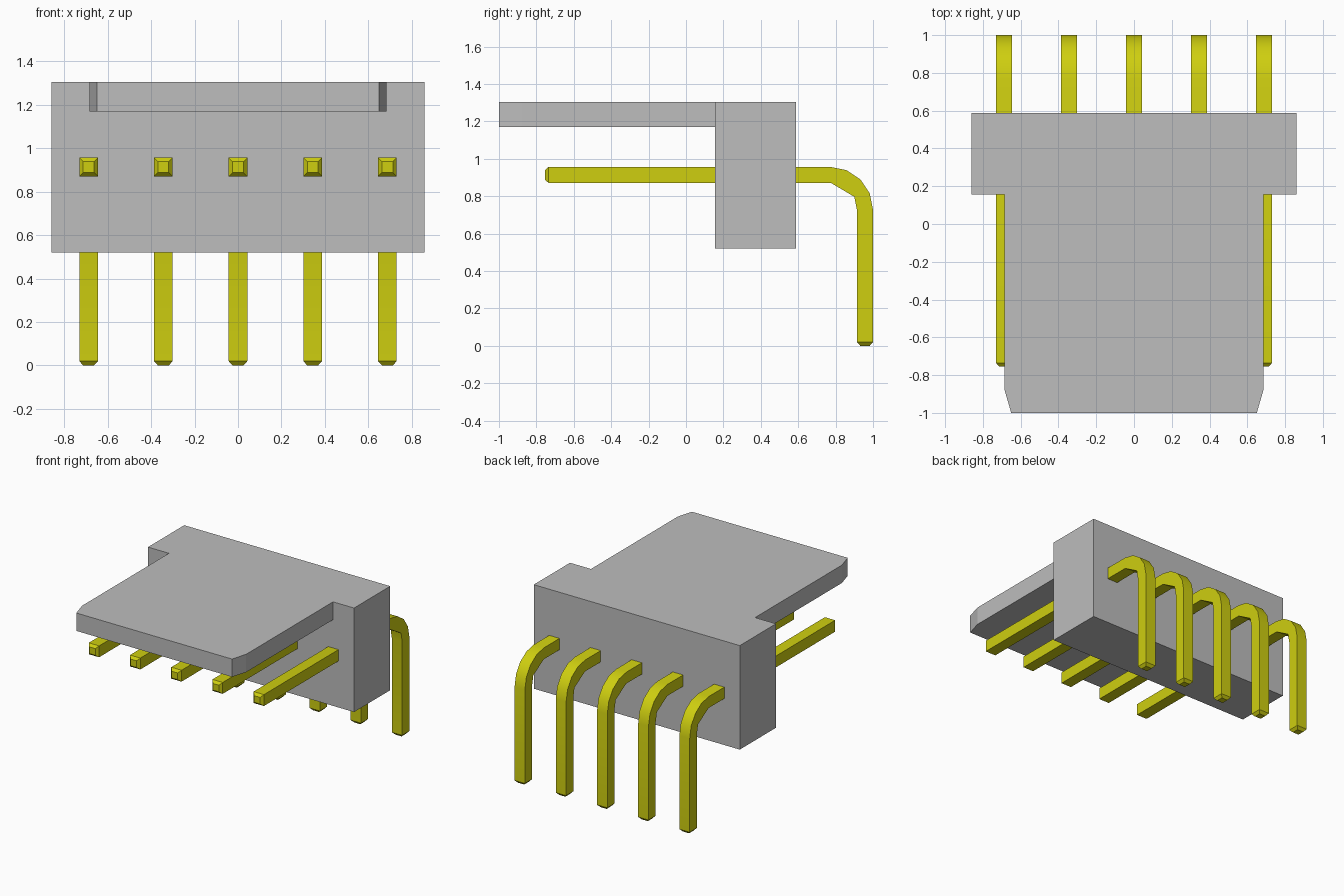
import bpy
import bmesh
import math

cube = bpy.data.objects.get("Cube")
if cube:
    bpy.data.objects.remove(cube, do_unlink=True)


def make_material(name, rgb):
    mat = bpy.data.materials.new(name)
    mat.use_nodes = True
    mat.diffuse_color = (*rgb, 1)
    bsdf = next(n for n in mat.node_tree.nodes if n.type == 'BSDF_PRINCIPLED')
    bsdf.inputs["Base Color"].default_value = (*rgb, 1)
    return mat


def finish(bm, name, mat):
    bmesh.ops.recalc_face_normals(bm, faces=bm.faces[:])
    mesh = bpy.data.meshes.new(name)
    bm.to_mesh(mesh)
    bm.free()
    mesh.materials.append(mat)
    obj = bpy.data.objects.new(name, mesh)
    bpy.context.collection.objects.link(obj)
    return obj


def extrude(bm, faces, offset):
    """Extrude faces by an offset and return the moved faces."""
    geom = bmesh.ops.extrude_face_region(bm, geom=faces)["geom"]
    bmesh.ops.translate(bm, vec=offset,
                        verts=[v for v in geom if isinstance(v, bmesh.types.BMVert)])
    return [f for f in geom if isinstance(f, bmesh.types.BMFace)]


grey = make_material("grey plastic", (0.51, 0.51, 0.51))
yellow = make_material("yellow metal", (0.62, 0.62, 0.005))

# Housing: tapered tongue and wide body share one flat top
TOP, TONGUE_BOTTOM, BODY_BOTTOM = 1.305, 1.17, 0.52
FRONT, STEP, BACK = -1.0, 0.155, 0.587
bm = bmesh.new()


def vert(x, y):
    return bm.verts.new((x, y, TOP))


corner_l, corner_r = vert(-0.685, STEP), vert(0.685, STEP)
tongue = bm.faces.new([corner_l, vert(-0.685, -0.88), vert(-0.65, FRONT),
                       vert(0.65, FRONT), vert(0.685, -0.88), corner_r])
body = bm.faces.new([vert(-0.86, STEP), corner_l, corner_r, vert(0.86, STEP),
                     vert(0.86, BACK), vert(-0.86, BACK)])
lower = extrude(bm, [tongue, body], (0, 0, TONGUE_BOTTOM - TOP))
body_lower = max(lower, key=lambda f: f.calc_center_median().y)
extrude(bm, [body_lower], (0, 0, BODY_BOTTOM - TONGUE_BOTTOM))
if body_lower.is_valid:
    bm.faces.remove(body_lower)
bmesh.ops.recalc_face_normals(bm, faces=bm.faces[:])
bmesh.ops.dissolve_limit(bm, angle_limit=math.radians(1),
                         verts=bm.verts[:], edges=bm.edges[:])
finish(bm, "housing", grey)

# Pins: bent side profile, extruded in width, with tapered tips
HALF, TIP, TAPER = 0.043, 0.02, 0.018
PIN_Z, BEND_Y, BEND_Z, RADIUS = 0.914, 0.77, 0.727, 0.23
bend = [(BEND_Y + RADIUS * math.sin(math.radians(a)),
         BEND_Z + RADIUS * math.cos(math.radians(a)))
        for a in (0, 22.5, 45, 67.5, 90)]
profile = ([(-0.735, PIN_Z - HALF), (-0.735, PIN_Z + HALF)] + bend
           + [(1.0, TIP), (1.0 - 2 * HALF, TIP), (1.0 - 2 * HALF, BEND_Z),
              (0.9, 0.797), (0.775, PIN_Z - HALF)])

for i in range(5):
    x = (i - 2) * 0.344
    bm = bmesh.new()
    side = bm.faces.new([bm.verts.new((x - HALF, y, z)) for y, z in profile])
    extrude(bm, [side], (2 * HALF, 0, 0))
    bmesh.ops.recalc_face_normals(bm, faces=bm.faces[:])
    tips = [min(bm.faces, key=lambda f: f.calc_center_median().y),
            min(bm.faces, key=lambda f: f.calc_center_median().z)]
    bmesh.ops.inset_individual(bm, faces=tips, thickness=TAPER, depth=TIP,
                               use_even_offset=True)
    pin = finish(bm, f"pin_{i + 1}", yellow)
    bpy.ops.object.select_all(action='DESELECT')
    pin.select_set(True)
    bpy.context.view_layer.objects.active = pin
    bpy.ops.object.shade_smooth_by_angle(angle=math.radians(30))
